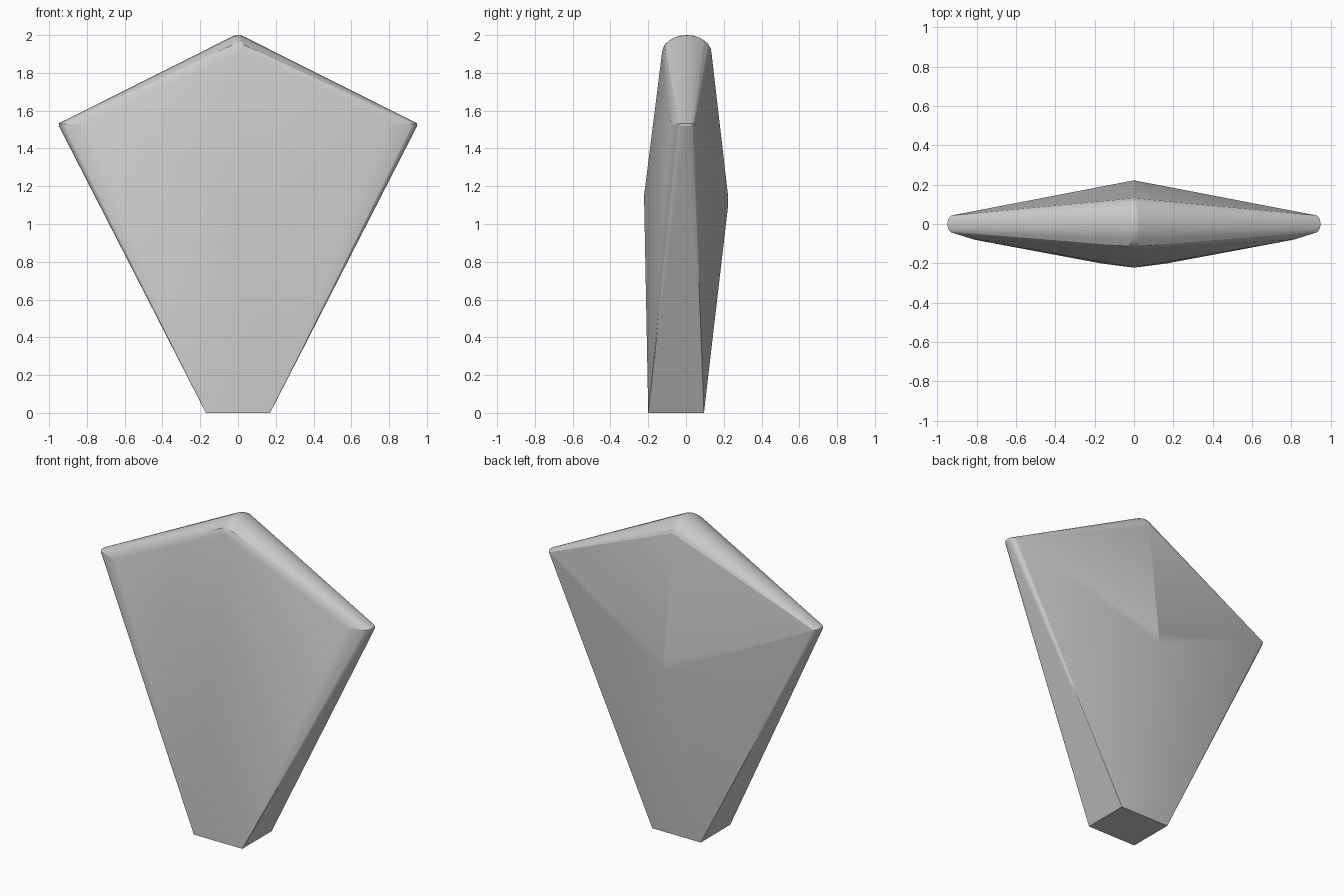
import bpy, bmesh, math

if "Cube" in bpy.data.objects:
    bpy.data.objects.remove(bpy.data.objects["Cube"])

# Half outline points (x, y, z); every one is mirrored in x
pts = []

# Flat foot
pts += [(0.17, -0.20, 0), (0.17, 0.095, 0)]

# Front and back bulge peaks
pts += [(0, -0.222, 1.15), (0, 0.222, 1.09), (0, 0.222, 1.155)]

# Front facet corners beside the shoulders
pts += [(0.81, -0.08, 1.53)]

# Rounded shoulder tips and rounded crest, sharing the same arc steps
STEPS = 12
for i in range(STEPS + 1):
    a = math.pi * i / STEPS
    c, s = math.cos(a), math.sin(a)
    pts.append((0.92 + 0.028 * s, 0.045 * c, 1.527 + 0.006 * s))
    pts.append((0.918 + 0.03 * s, 0.043 * c, 1.518))
    y, z = 0.004 + 0.131 * c, 1.905 + 0.095 * s
    pts.append((0, y, z))
    pts.append((0.018 * s, y, z - 0.002 * s))
    pts.append((0.036 * s, y, z - 0.010 * s))
# Crisp front lip under the crest
pts += [(0.03, -0.113, 1.948)]

# Wrap everything in one convex shell
bm = bmesh.new()
for x, y, z in pts:
    for sx in ((1, -1) if x > 1e-4 else (1,)):
        bm.verts.new((sx * x, y, z))
bmesh.ops.remove_doubles(bm, verts=bm.verts, dist=0.001)
res = bmesh.ops.convex_hull(bm, input=bm.verts)
junk = {v for v in res["geom_interior"] + res["geom_unused"] if isinstance(v, bmesh.types.BMVert)}
bmesh.ops.delete(bm, geom=list(junk), context='VERTS')
bmesh.ops.recalc_face_normals(bm, faces=bm.faces)

mesh = bpy.data.meshes.new("faceted_kite_stone")
bm.to_mesh(mesh)
bm.free()
obj = bpy.data.objects.new("faceted_kite_stone", mesh)
bpy.context.collection.objects.link(obj)

# Plain grey
mat = bpy.data.materials.new("light grey")
mat.diffuse_color = (0.6, 0.6, 0.6, 1)
mat.use_nodes = True
mat.node_tree.nodes["Principled BSDF"].inputs["Base Color"].default_value = mat.diffuse_color
mesh.materials.append(mat)

# Smooth crest, sharp facets
bpy.context.view_layer.objects.active = obj
obj.select_set(True)
bpy.ops.object.shade_smooth_by_angle(angle=math.radians(14))
